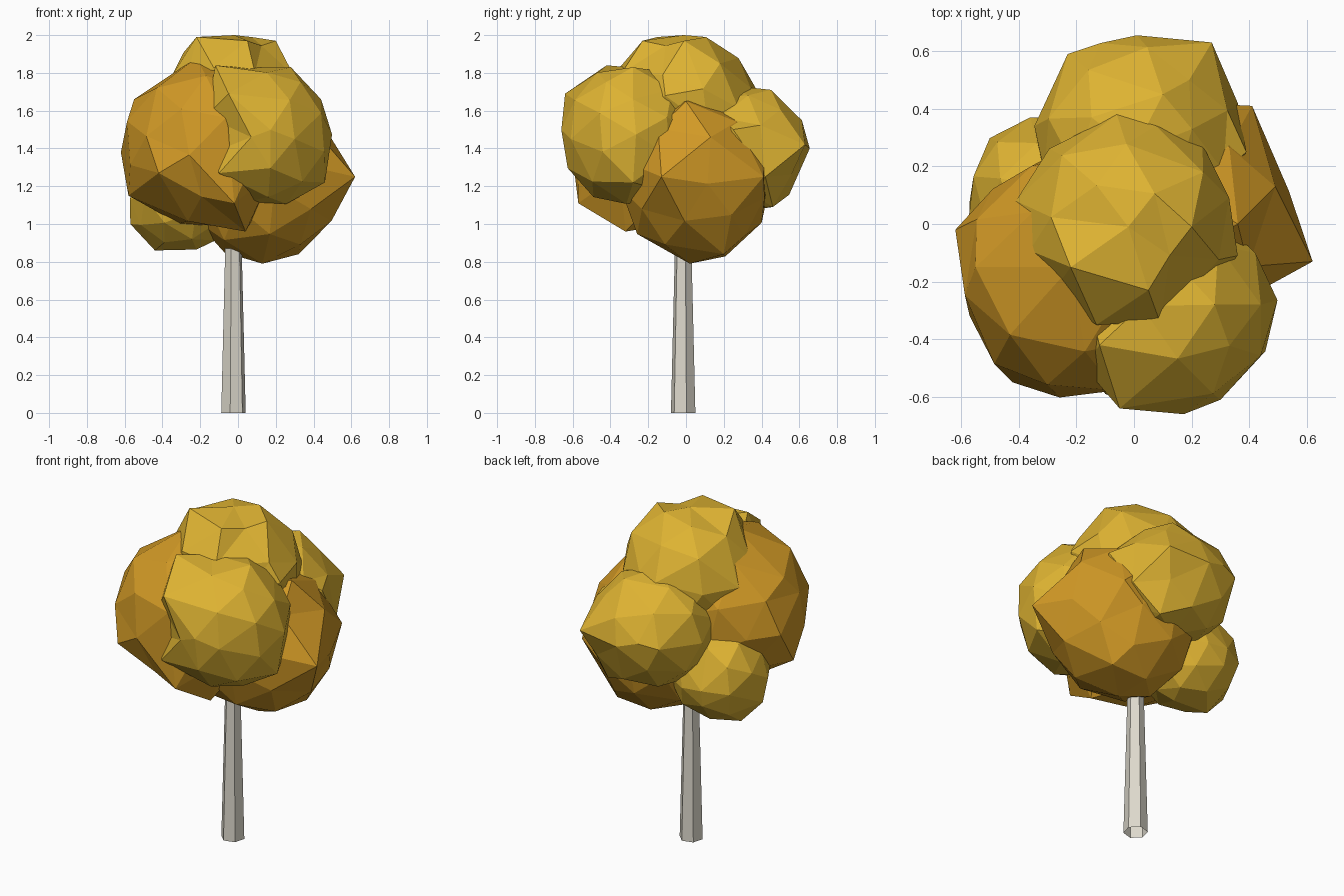
import bpy, bmesh, math, random
from mathutils import Vector, Euler, Matrix

random.seed(4)


def material(name, rgb):
    m = bpy.data.materials.new(name)
    m.diffuse_color = (*rgb, 1.0)
    return m


YELLOW = material("golden yellow leaves", (0.73, 0.45, 0.032))
ORANGE = material("amber leaves", (0.64, 0.32, 0.019))
BARK = material("pale bark", (0.72, 0.69, 0.60))


def finish(bm, name, mat):
    mesh = bpy.data.meshes.new(name)
    bm.to_mesh(mesh)
    bm.free()
    mesh.materials.append(mat)
    obj = bpy.data.objects.new(name, mesh)
    bpy.context.collection.objects.link(obj)


def leaf_clump(name, mat, centre, radii, turn, peaks):
    """Faceted ball, slightly uneven, with nearest corners pulled to given peaks."""
    bm = bmesh.new()
    bmesh.ops.create_icosphere(bm, subdivisions=2, radius=1.0)
    rot = Euler(turn).to_matrix()
    c = Vector(centre)
    for v in bm.verts:
        p = rot @ v.co * random.uniform(0.96, 1.01)
        v.co = c + Vector(a * b for a, b in zip(p, radii))
    free = list(bm.verts)
    for peak in peaks:
        t = Vector(peak)
        v = min(free, key=lambda v: (v.co - c).angle(t - c))
        v.co = t
        free.remove(v)
    finish(bm, name, mat)


# Trunk: tapered six-sided post, open at the ends
bm = bmesh.new()
bmesh.ops.create_cone(bm, cap_ends=False, segments=6, radius1=0.067,
                      radius2=0.037, depth=1.2,
                      matrix=Matrix.Translation((-0.024, -0.015, 0.6))
                      @ Matrix.Rotation(math.radians(-15), 4, 'Z'))
finish(bm, "trunk", BARK)

# Crown: overlapping clumps of leaves
leaf_clump("left_clump", ORANGE, (-0.18, -0.17, 1.42), (0.445, 0.445, 0.46),
           (0.3, 0.2, 0.5),
           [(-0.62, -0.02, 1.38), (-0.22, -0.15, 1.88), (-0.55, -0.15, 1.66),
            (-0.58, -0.20, 1.15), (-0.42, -0.55, 1.27), (-0.02, -0.57, 1.11),
            (0.04, -0.32, 0.96)])
leaf_clump("right_clump", ORANGE, (0.13, 0.05, 1.23), (0.42, 0.42, 0.44),
           (0.1, 0.5, 0.2),
           [(0.62, -0.13, 1.25), (0.13, 0.02, 0.79), (0.41, 0.41, 1.25),
            (0.36, 0.0, 1.65), (0.49, 0.13, 1.46), (0.32, 0.2, 0.84)])
leaf_clump("front_clump", YELLOW, (0.14, -0.30, 1.47), (0.36, 0.375, 0.385),
           (0.7, 0.1, 0.9),
           [(-0.05, -0.64, 1.69), (0.07, -0.65, 1.46), (0.30, -0.61, 1.45),
            (0.46, -0.28, 1.22), (0.44, -0.28, 1.66), (0.28, -0.28, 1.83),
            (-0.12, -0.42, 1.84), (-0.10, -0.59, 1.27), (-0.17, -0.50, 1.57)])
leaf_clump("top_clump", YELLOW, (-0.03, 0.01, 1.64), (0.38, 0.37, 0.375),
           (0.2, 0.8, 0.4),
           [(-0.22, -0.15, 1.99), (-0.02, -0.01, 2.0), (0.2, -0.01, 1.97),
            (0.05, -0.23, 1.97), (0.36, -0.11, 1.68), (-0.41, 0.08, 1.65),
            (-0.13, -0.35, 1.83), (0.09, -0.34, 1.80), (-0.06, 0.38, 1.70),
            (0.24, 0.18, 1.85)])
leaf_clump("back_clump", YELLOW, (0.01, 0.30, 1.40), (0.37, 0.355, 0.34),
           (0.5, 0.4, 0.1),
           [(0.01, 0.655, 1.4), (0.27, 0.63, 1.42), (0.1, 0.45, 1.71),
            (0.39, 0.25, 1.50), (-0.23, 0.59, 1.42), (0.2, 0.46, 1.09),
            (0.36, 0.42, 1.25)])
leaf_clump("small_left_clump", YELLOW, (-0.29, 0.10, 1.13), (0.295, 0.285, 0.285),
           (0.9, 0.3, 0.6),
           [(-0.44, 0.10, 0.86), (-0.22, 0.08, 0.865), (-0.57, 0.08, 1.0),
            (-0.36, 0.37, 1.12)])
